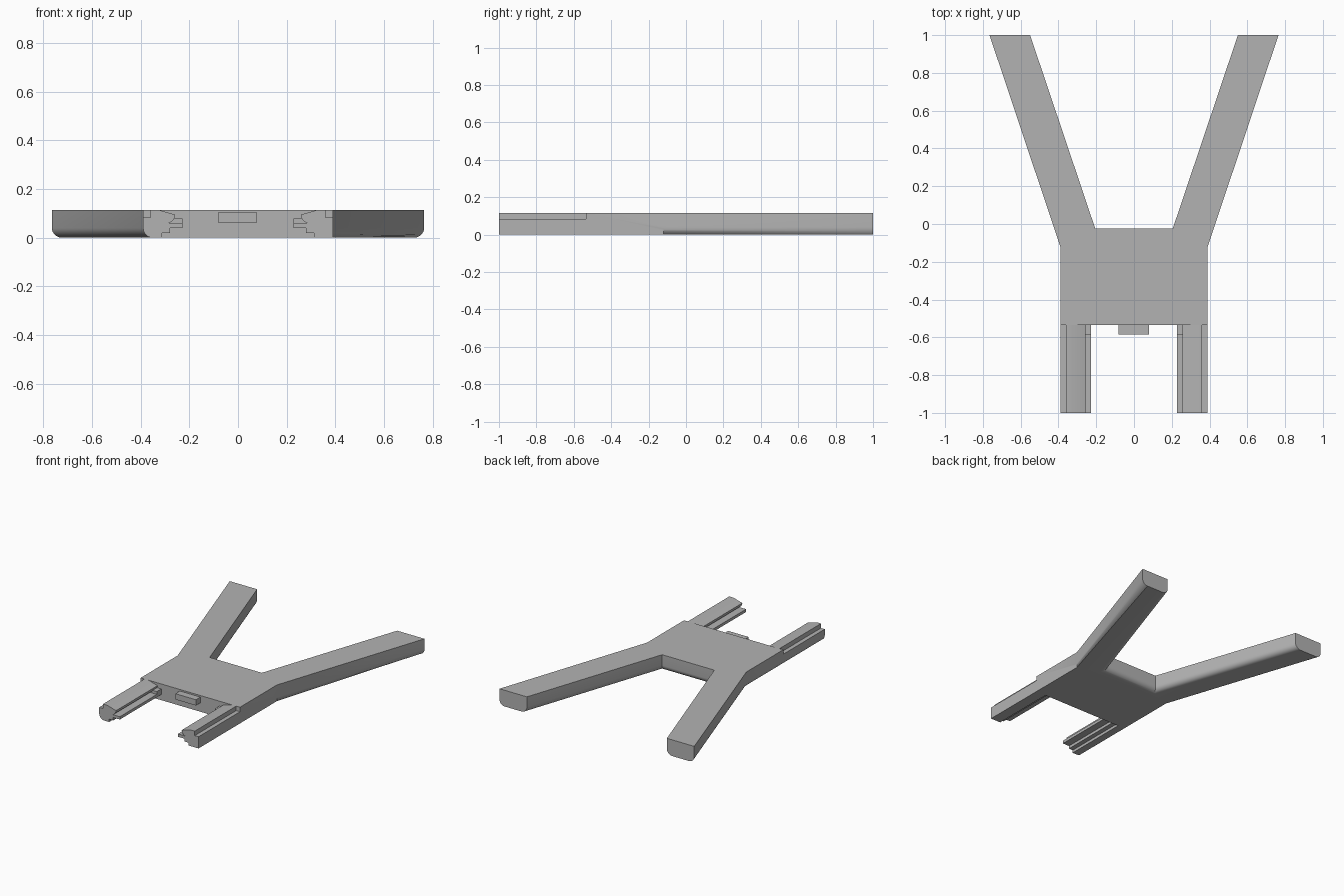
import bpy, bmesh, math

cube = bpy.data.objects.get("Cube")
if cube:
    bpy.data.objects.remove(cube, do_unlink=True)

grey = bpy.data.materials.new("plain_grey")
grey.use_nodes = True
grey.diffuse_color = (0.45, 0.45, 0.45, 1)
grey.node_tree.nodes["Principled BSDF"].inputs["Base Color"].default_value = (0.45, 0.45, 0.45, 1)

TOP = 0.115       # height of the whole frame
FRONT = -0.535    # front wall of the body
ROUND = 0.04      # radius of the rounded lower edges


def finish(name, bm):
    bmesh.ops.recalc_face_normals(bm, faces=bm.faces)
    mesh = bpy.data.meshes.new(name)
    bm.to_mesh(mesh)
    bm.free()
    obj = bpy.data.objects.new(name, mesh)
    bpy.context.collection.objects.link(obj)
    mesh.materials.append(grey)
    bpy.ops.object.select_all(action="DESELECT")
    obj.select_set(True)
    bpy.context.view_layer.objects.active = obj
    bpy.ops.object.shade_smooth_by_angle(angle=math.radians(30))
    return obj


def extrude(points, offset):
    """Closed prism from an outline; returns the mesh and its first cap."""
    bm = bmesh.new()
    cap = bm.faces.new([bm.verts.new(p) for p in points])
    copy = bmesh.ops.extrude_face_region(bm, geom=[cap], use_keep_orig=True)
    moved = [v for v in copy["geom"] if isinstance(v, bmesh.types.BMVert)]
    bmesh.ops.translate(bm, verts=moved, vec=offset)
    return bm, cap


def box(name, x0, x1, y0, y1, z0, z1):
    bm, _ = extrude([(x0, y0, z0), (x1, y0, z0), (x1, y1, z0), (x0, y1, z0)], (0, 0, z1 - z0))
    return finish(name, bm)


def arc(cx, cz, r, start, end, steps=8):
    angles = [math.radians(start + (end - start) * i / steps) for i in range(steps + 1)]
    return [(cx + r * math.cos(a), cz + r * math.sin(a)) for a in angles]


# Body with two splayed arms, lower edges rounded
half = [(0.39, FRONT), (0.39, -0.12), (0.765, 1), (0.55, 1), (0.205, -0.025)]
outline = half + [(-x, y) for x, y in reversed(half)]
bm, base = extrude([(x, y, 0) for x, y in outline], (0, 0, TOP))
rounded = []
for e in base.edges:
    a, b = (v.co for v in e.verts)
    level = abs(a.y - b.y) < 0.001
    end_cap = level and (a.y > 0.9 or a.y < FRONT + 0.01)
    square_side = min(a.x, b.x) > 0.38 and abs(a.x - b.x) < 0.001
    if not end_cap and not square_side:
        rounded.append(e)
bmesh.ops.bevel(bm, geom=rounded, offset=ROUND, segments=8, profile=0.5, affect="EDGES")
finish("frame_body", bm)

# Stepped rails; the right one has a rounded lower outer edge
for side, label in ((1, "left"), (-1, "right")):
    profile = [(0.39, 0.083), (0.36, 0.083), (0.36, TOP), (0.328, TOP)]
    profile += arc(0.293, 0.095, 0.035, 180, 270)
    profile += [(0.228, 0.06), (0.228, 0.04), (0.28, 0.04), (0.28, 0.02), (0.312, 0.02), (0.312, 0)]
    profile += [(0.39, 0)] if side > 0 else arc(0.39 - ROUND, ROUND, ROUND, -90, 0)
    bm, _ = extrude([(side * x, -1, z) for x, z in profile], (0, FRONT + 1, 0))
    finish(label + "_rail", bm)
    # Stop block at the inner end of the rail
    x0, x1 = sorted((side * 0.228, side * 0.34))
    box(label + "_rail_stop", x0, x1, FRONT - 0.05, FRONT, 0.058, 0.08)

# Tab in the middle of the front wall
box("front_tab", -0.083, 0.079, FRONT - 0.05, FRONT, 0.063, 0.104)
